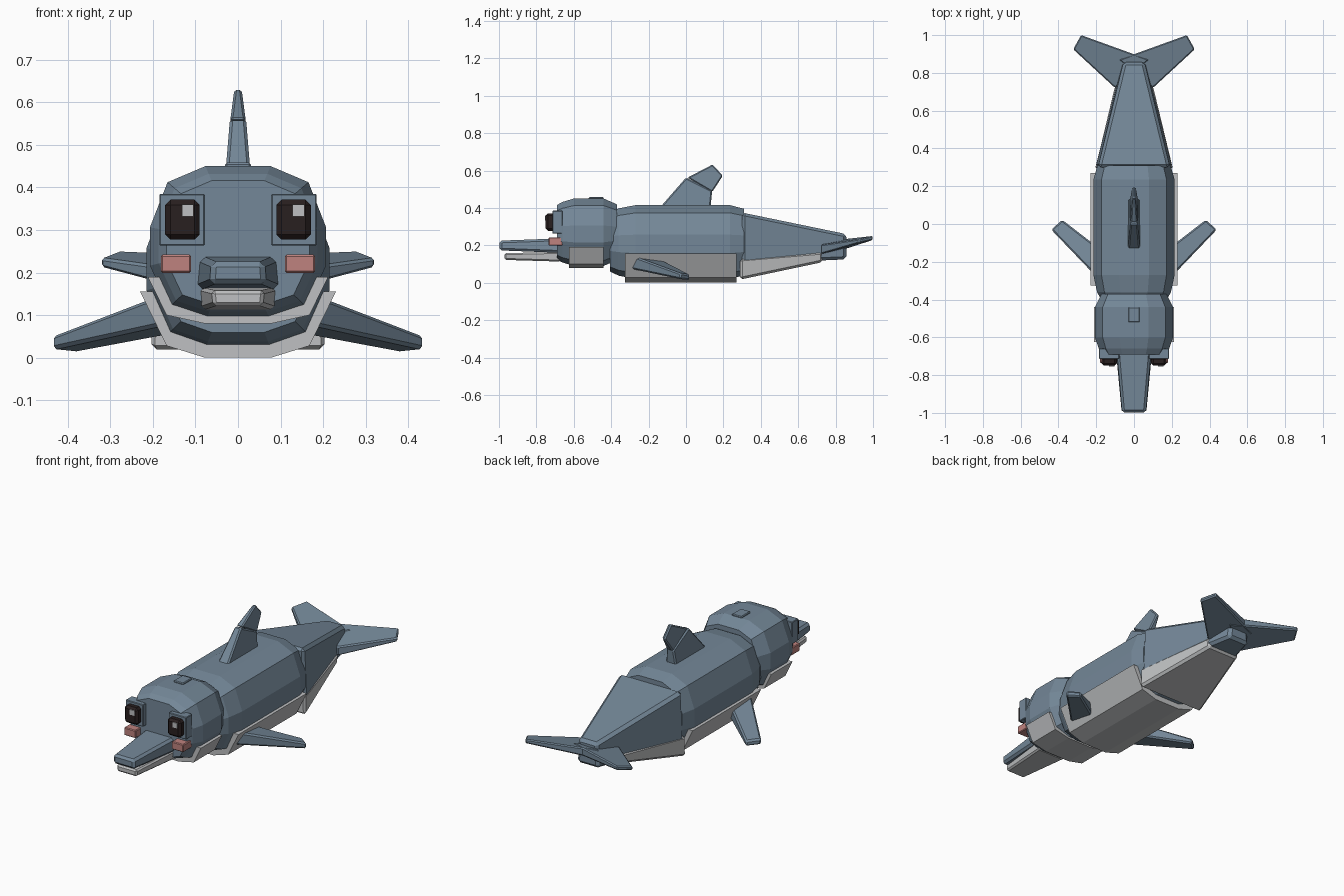
import bpy, bmesh

if "Cube" in bpy.data.objects:
    bpy.data.objects.remove(bpy.data.objects["Cube"], do_unlink=True)


def material(name, rgb):
    m = bpy.data.materials.new(name)
    m.use_nodes = True
    m.diffuse_color = (*rgb, 1)
    bsdf = next(n for n in m.node_tree.nodes if n.type == 'BSDF_PRINCIPLED')
    bsdf.inputs["Base Color"].default_value = (*rgb, 1)
    return m


blue = material("slate blue", (0.175, 0.245, 0.315))
pale = material("pale grey", (0.52, 0.53, 0.54))
black = material("dark brown", (0.022, 0.014, 0.014))
pink = material("cheek pink", (0.52, 0.225, 0.21))


def loft(name, rings, mat, bevel=0.0, mirror=False):
    """Skin a list of equal-sized rings of points and cap both ends."""
    bm = bmesh.new()
    loops = [[bm.verts.new(p) for p in ring] for ring in rings]
    n = len(loops[0])
    for a, b in zip(loops, loops[1:]):
        for i in range(n):
            j = (i + 1) % n
            bm.faces.new((a[i], a[j], b[j], b[i]))
    bm.faces.new(loops[0])
    bm.faces.new(loops[-1])
    bmesh.ops.recalc_face_normals(bm, faces=bm.faces)
    mesh = bpy.data.meshes.new(name)
    bm.to_mesh(mesh)
    bm.free()
    mesh.materials.append(mat)
    ob = bpy.data.objects.new(name, mesh)
    bpy.context.collection.objects.link(ob)
    if bevel:
        mod = ob.modifiers.new("bevel", 'BEVEL')
        mod.width = bevel
        mod.segments = 1
        mod.limit_method = 'ANGLE'
    if mirror:
        ob.modifiers.new("mirror", 'MIRROR')
    return ob


def rect(y, xb, xt, z0, z1):
    """Trapezoid across x at depth y: half widths at bottom and top."""
    return [(-xb, y, z0), (xb, y, z0), (xt, y, z1), (-xt, y, z1)]


def box(name, x, y, z, mat, bevel=0.0, mirror=False):
    rings = [[(x[0], d, z[0]), (x[1], d, z[0]), (x[1], d, z[1]), (x[0], d, z[1])] for d in y]
    return loft(name, rings, mat, bevel, mirror)


def slab(name, outline, mat, bevel, mirror=True):
    """Flat fin from points (x, y, z, thickness)."""
    rings = [[(x, y, z + s * t / 2) for x, y, z, t in outline] for s in (-1, 1)]
    return loft(name, rings, mat, bevel, mirror)


# Rounded twelve-sided cross-section shared by head and body, in unit scale
HALF = [(0.37, 1), (0.8, 0.79), (1, 0.2), (1, -0.3), (0.78, -0.84), (0.36, -1)]
SECTION = HALF + [(-x, z) for x, z in reversed(HALF)]


def barrel(name, stations, width, height, mid):
    rings = [[(x * width * s, y, mid + z * height * s) for x, z in SECTION] for y, s in stations]
    return loft(name, rings, blue)


barrel("body", [(-0.405, 0.8), (-0.36, 0.91), (-0.27, 1), (0.235, 1), (0.31, 0.9)],
       0.215, 0.1975, 0.2175)
barrel("head", [(-0.69, 0.81), (-0.66, 0.9), (-0.6, 1), (-0.44, 1), (-0.37, 0.83)],
       0.207, 0.18, 0.27)


# Pale plates wrapping the underside
def belly(name, half, y0, y1):
    outline = half + [(-x, z) for x, z in reversed(half)]
    loft(name, [[(x, y, z) for x, z in outline] for y in (y0, y1)], pale)


belly("belly_plate", [(0.2, 0.155), (0.23, 0.155), (0.168, 0.028), (0.078, 0)], -0.325, 0.27)
belly("throat_plate", [(0.19, 0.19), (0.212, 0.19), (0.168, 0.1), (0.078, 0.08)], -0.625, -0.44)

# Tail stock and its pale underside
loft("tail", [rect(0.3, 0.202, 0.19, 0.1, 0.375), rect(0.857, 0.065, 0.055, 0.125, 0.26)], blue, 0.015)
loft("tail_underside", [rect(0.29, 0.207, 0.205, 0.017, 0.128),
                        rect(0.73, 0.095, 0.102, 0.11, 0.165)], pale, 0.012)

# Tail flukes, tilted up towards the rear
fluke = [(-0.08, 0.87), (0.28, 1.0), (0.322, 0.925), (0.1, 0.72)]
slab("tail_flukes", [(x, y, 0.178 + 0.22 * (y - 0.72), 0.05 if x < 0.2 else 0.022)
                     for x, y in fluke], blue, 0.006)

# Side flippers sloping down and back
slab("flippers", [(0.17, -0.31, 0.115, 0.075), (0.17, -0.14, 0.09, 0.075),
                  (0.38, 0.022, 0.028, 0.03), (0.438, -0.03, 0.035, 0.032)], blue, 0.008)


# Dorsal fin in two tapered pieces
def fin(name, profile, bevel):
    loft(name, [[(s * w, y, z) for y, z, w in profile] for s in (-1, 1)], blue, bevel)


fin("dorsal_fin_base", [(-0.15, 0.39, 0.033), (0.0, 0.562, 0.019),
                        (0.14, 0.492, 0.022), (0.13, 0.39, 0.033)], 0.007)
fin("dorsal_fin_tip", [(0.008, 0.562, 0.018), (0.142, 0.632, 0.009),
                       (0.197, 0.572, 0.009), (0.14, 0.485, 0.02)], 0.006)

# Beak
loft("upper_beak", [rect(-0.997, 0.066, 0.062, 0.173, 0.225),
                    rect(-0.67, 0.097, 0.09, 0.16, 0.237)], blue, 0.012)
loft("lower_jaw", [rect(-0.97, 0.058, 0.062, 0.122, 0.158),
                   rect(-0.67, 0.085, 0.09, 0.113, 0.165)], pale, 0.008)

# Face details
box("blowhole", (-0.03, 0.03), (-0.52, -0.44), (0.43, 0.458), blue, 0.004)
box("eye_sockets", (0.078, 0.185), (-0.715, -0.66), (0.263, 0.385), blue, 0.003, True)
box("eyes", (0.09, 0.171), (-0.75, -0.7), (0.277, 0.371), black, 0.012, True)
box("cheeks", (0.11, 0.181), (-0.735, -0.66), (0.199, 0.242), pink, 0.004, True)
for side, x in (("left", 0.128), ("right", -0.132)):
    box(side + "_eye_glint", (x, x + 0.028), (-0.754, -0.746), (0.332, 0.36), pale)
